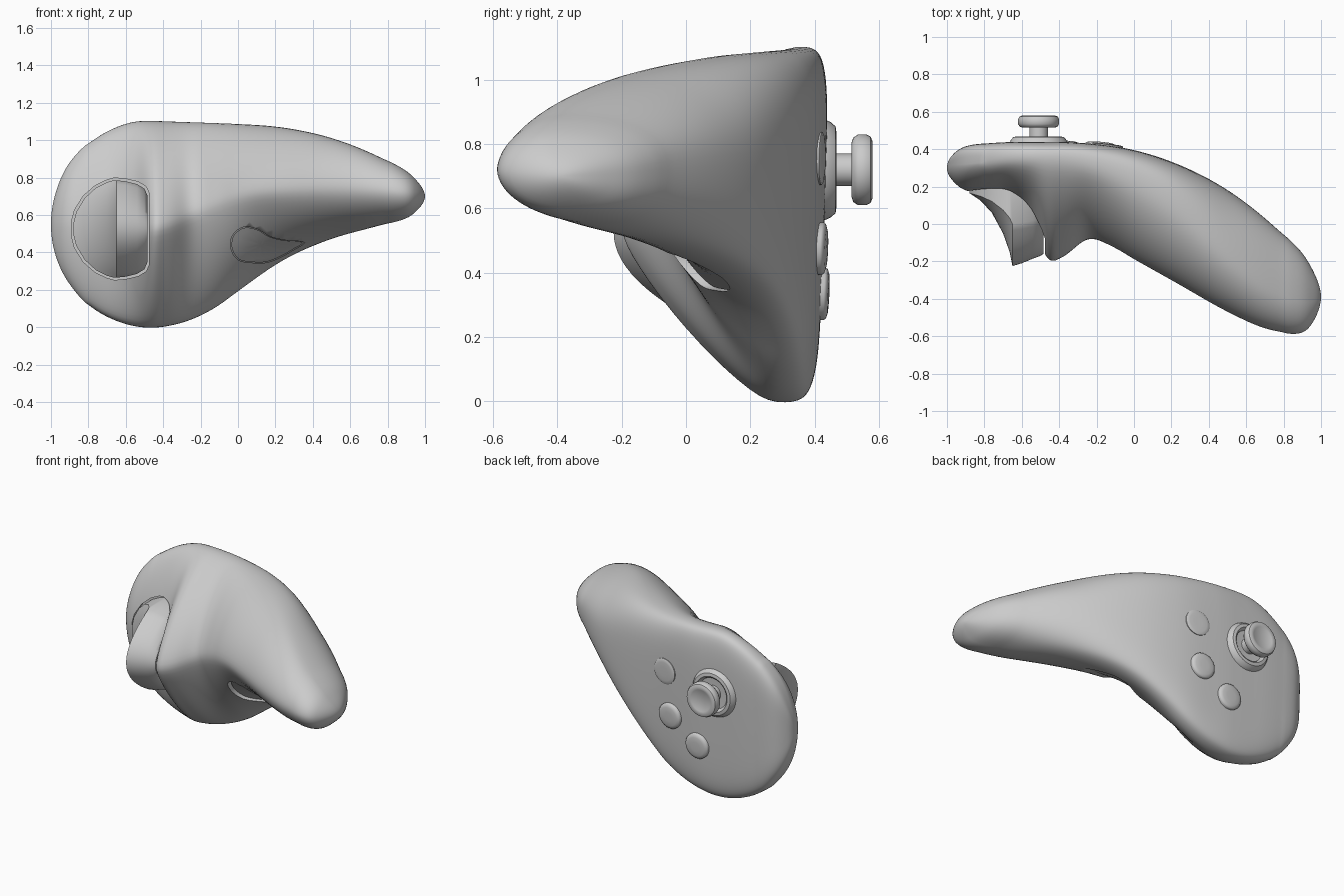
import bpy, bmesh, math
from mathutils import Vector
from mathutils.bvhtree import BVHTree

if "Cube" in bpy.data.objects:
    bpy.data.objects.remove(bpy.data.objects["Cube"])


def finish(name, bm, angle=40):
    bmesh.ops.remove_doubles(bm, verts=bm.verts, dist=1e-5)
    bmesh.ops.recalc_face_normals(bm, faces=bm.faces)
    me = bpy.data.meshes.new(name)
    bm.to_mesh(me)
    bm.free()
    ob = bpy.data.objects.new(name, me)
    bpy.context.collection.objects.link(ob)
    smooth(ob, angle)
    return ob


def smooth(ob, angle):
    bpy.ops.object.select_all(action='DESELECT')
    ob.select_set(True)
    bpy.context.view_layer.objects.active = ob
    bpy.ops.object.shade_smooth_by_angle(angle=math.radians(angle))


def skin(bm, rows, closed=True):
    vs = [[bm.verts.new(p) for p in r] for r in rows]
    n = len(rows[0])
    for a, b in zip(vs, vs[1:]):
        for j in range(n if closed else n - 1):
            k = (j + 1) % n
            bm.faces.new((a[j], a[k], b[k], b[j]))
    return vs


def spline(p, i, t):
    # Hermite curve through rows i+1 and i+2, tangents weighted by spacing
    a, b, c, d = p[i:i + 4]
    d0, d1, d2 = (max(1e-4, math.dist(u[:3], v[:3])) for u, v in ((a, b), (b, c), (c, d)))
    out = []
    for o, q, r, s in zip(a, b, c, d):
        e0, e1, e2 = (q - o) / d0, (r - q) / d1, (s - r) / d2
        m0 = (e0 * d1 + e1 * d0) / (d0 + d1) * d1
        m1 = (e1 * d2 + e2 * d1) / (d1 + d2) * d1
        out.append((2*t**3 - 3*t*t + 1) * q + (t**3 - 2*t*t + t) * m0
                   + (3*t*t - 2*t**3) * r + (t**3 - t*t) * m1)
    return out


# Body stations: x, top z, bottom z, y of top, y of bottom, back y, front y, middle z, front roundness
stations = [
    (-1, .55, .55, .30, .30, .30, .30, .55, 2),
    (-.98, .70, .40, .315, .29, .355, .245, .55, 1.9),
    (-.90, .88, .23, .32, .28, .41, .18, .55, 1.7),
    (-.78, 1.0, .10, .33, .28, .425, .155, .54, 1.6),
    (-.66, 1.07, .033, .34, .275, .43, .12, .53, 1.5),
    (-.55, 1.104, 0, .34, .27, .43, 0, .525, 1.4),
    (-.46, 1.108, -.008, .335, .265, .43, -.2, .525, 1.35),
    (-.38, 1.105, 0, .33, .265, .43, -.185, .54, 1.35),
    (-.25, 1.10, .035, .31, .27, .425, -.085, .60, 1.4),
    (-.12, 1.095, .10, .27, .28, .415, -.125, .66, 1.5),
    (0, 1.09, .187, .22, .275, .395, -.195, .70, 1.6),
    (.25, 1.07, .36, .06, .21, .315, -.335, .73, 1.7),
    (.50, 1.015, .47, -.17, .03, .185, -.475, .74, 1.75),
    (.75, .915, .54, -.36, -.25, -.01, -.575, .73, 1.8),
    (.93, .81, .60, -.42, -.39, -.20, -.56, .71, 1.9),
    (1, .70, .70, -.39, -.39, -.39, -.39, .70, 2)]


def mirrored(s):
    # swapped row beyond each end so the ends close round
    x, zt, zb, yt, yb, yk, yf, zm, e = s
    return (x, zb, zt, yb, yt, yf, yk, zm, e)


def section(s, q=16):
    x, zt, zb, yt, yb, yk, yf, zm, ef = s
    head = min(1, max(0, (.5 - x) / .8))
    ek = 2.3 + 2.4 * head
    # flatter underside by the trigger and the grip
    el = ef - .42 * max(0, 1 - abs(x - .1) / .45) - .15 * max(0, 1 - abs(x + .4) / .3)
    pts = []
    for yc, ye, ze, e, flip in ((yt, yk, zt, ek, 0), (yt, yf, zt, ef, 1),
                                (yb, yf, zb, el, 0), (yb, yk, zb, ek + .4, 1)):
        for j in range(q):
            a = (q - j if flip else j) / q * math.pi / 2
            c = max(0, math.cos(a)) ** (2 / e)
            d = max(0, math.sin(a)) ** (2 / e)
            tilt = .035 * head * (ze - zm) * d * c if ye == yk else 0
            pts.append((x, yc + (ye - yc) * c + tilt, zm + (ze - zm) * d))
    return pts


path = [mirrored(stations[1])] + stations + [mirrored(stations[-2])]
rows = [section(spline(path, i, k / 8)) for i in range(len(stations) - 1) for k in range(8)]
rows.append(section(stations[-1]))
bm = bmesh.new()
skin(bm, rows)
bmesh.ops.remove_doubles(bm, verts=bm.verts, dist=1e-5)
for _ in range(10):
    bmesh.ops.smooth_vert(bm, verts=[v for v in bm.verts if abs(v.co.x) < .8], factor=.5,
                          use_axis_x=True, use_axis_y=True, use_axis_z=True)
body = finish("body", bm, 50)
tree = BVHTree.FromPolygons([v.co.copy() for v in body.data.vertices],
                            [tuple(p.vertices) for p in body.data.polygons])


# Trigger: curved pad with walls running back into the body
def make_trigger(name, grow, push, floor):
    prof = [(-.88, .165, .03), (-.865, .155, .09), (-.82, .125, .165), (-.76, .06, .22),
            (-.70, -.05, .25), (-.665, -.15, .26), (-.65, -.225, .26),
            (-.60, -.21, .255), (-.54, -.185, .24), (-.50, -.17, .215), (-.485, -.16, .18)]
    bm = bmesh.new()
    rows = []
    for x, y, h in prof:
        x = -.68 + (x + .68) * (1 + grow * 4)
        r = []
        for k in range(25):
            v = k / 12 - 1
            r.append((x, y + .58 * (.165 - y) * v * v - push, .525 + (h + grow) * v))
        rows.append(r)
    skin(bm, rows, False)
    edges = [e for e in bm.edges if e.is_boundary]
    new = bmesh.ops.extrude_edge_only(bm, edges=edges)["geom"]
    for v in new:
        if isinstance(v, bmesh.types.BMVert):
            v.co.y = floor
    bmesh.ops.holes_fill(bm, edges=[e for e in bm.edges if e.is_boundary], sides=0)
    return finish(name, bm)


# Teardrop grip button, projected on the body along y
drop = [(-.04, .43), (-.03, .49), (.03, .535), (.10, .525), (.17, .485), (.25, .465),
        (.355, .45), (.30, .415), (.23, .375), (.15, .345), (.07, .345), (0, .36)]
drop = [spline(drop[-1:] + drop + drop[:2], i, k / 4) for i in range(len(drop)) for k in range(4)]


def drop_rings(scale, dy):
    rings = []
    for f in (1, .8, .6, .4, .2, 0):
        ring = []
        for x, z in drop:
            x, z = .12 + (x - .12) * f * scale, .44 + (z - .44) * f * scale
            hit = tree.ray_cast(Vector((x, -2, z)), Vector((0, 1, 0)))[0]
            ring.append((x, (hit.y if hit else .1) + dy, z))
        rings.append(ring)
    return rings


def make_drop(name, scale, front, back):
    bm = bmesh.new()
    skin(bm, drop_rings(scale, front)[::-1] + drop_rings(scale, back))
    return finish(name, bm)


# Recesses
for cutter in (make_trigger("trigger_hole", .012, .3, .2), make_drop("grip_hole", 1, -.1, .055)):
    cutter.hide_render = True
    m = body.modifiers.new("recess", 'BOOLEAN')
    m.operation = 'DIFFERENCE'
    m.solver = 'EXACT'
    m.object = cutter
    bpy.context.view_layer.objects.active = body
    bpy.ops.object.modifier_apply(modifier=m.name)
    bpy.data.objects.remove(cutter)
smooth(body, 50)

make_trigger("trigger", 0, 0, .22)
make_drop("grip_button", .96, .03, .075)


# Turned parts on the back face
def lathe(name, profile, loc, axis=(0, 1, 0), seg=40):
    rot = Vector((0, 0, 1)).rotation_difference(Vector(axis))
    bm = bmesh.new()
    skin(bm, [[Vector(loc) + rot @ Vector((r * math.cos(a), r * math.sin(a), h))
               for a in (2 * math.pi * j / seg for j in range(seg))] for r, h in profile])
    return finish(name, bm)


stick = (-.51, 0, .72)
lathe("stick_base", [(.165, .41), (.155, .435), (.148, .45), (.135, .465), (.115, .468),
                     (.105, .46), (.10, .445), (0, .44)], stick)
lathe("thumbstick", [(.05, .42), (.05, .515), (.085, .515), (.1, .52), (.11, .535), (.11, .56),
                     (.103, .574), (.088, .58), (.07, .578), (.06, .573), (0, .572)], stick)

for name, x, z, h in (("flat_button", -.14, .755, .01),
                      ("upper_button", -.18, .475, .024),
                      ("lower_button", -.38, .335, .024)):
    p, n, _, _ = tree.ray_cast(Vector((x, 2, z)), Vector((0, -1, 0)))
    if n.y < 0:
        n = -n
    lathe(name, [(.082, -.03), (.082, h * .4), (.077, h * .7), (.06, h * .92),
                 (.03, h), (0, h)], p, n)
